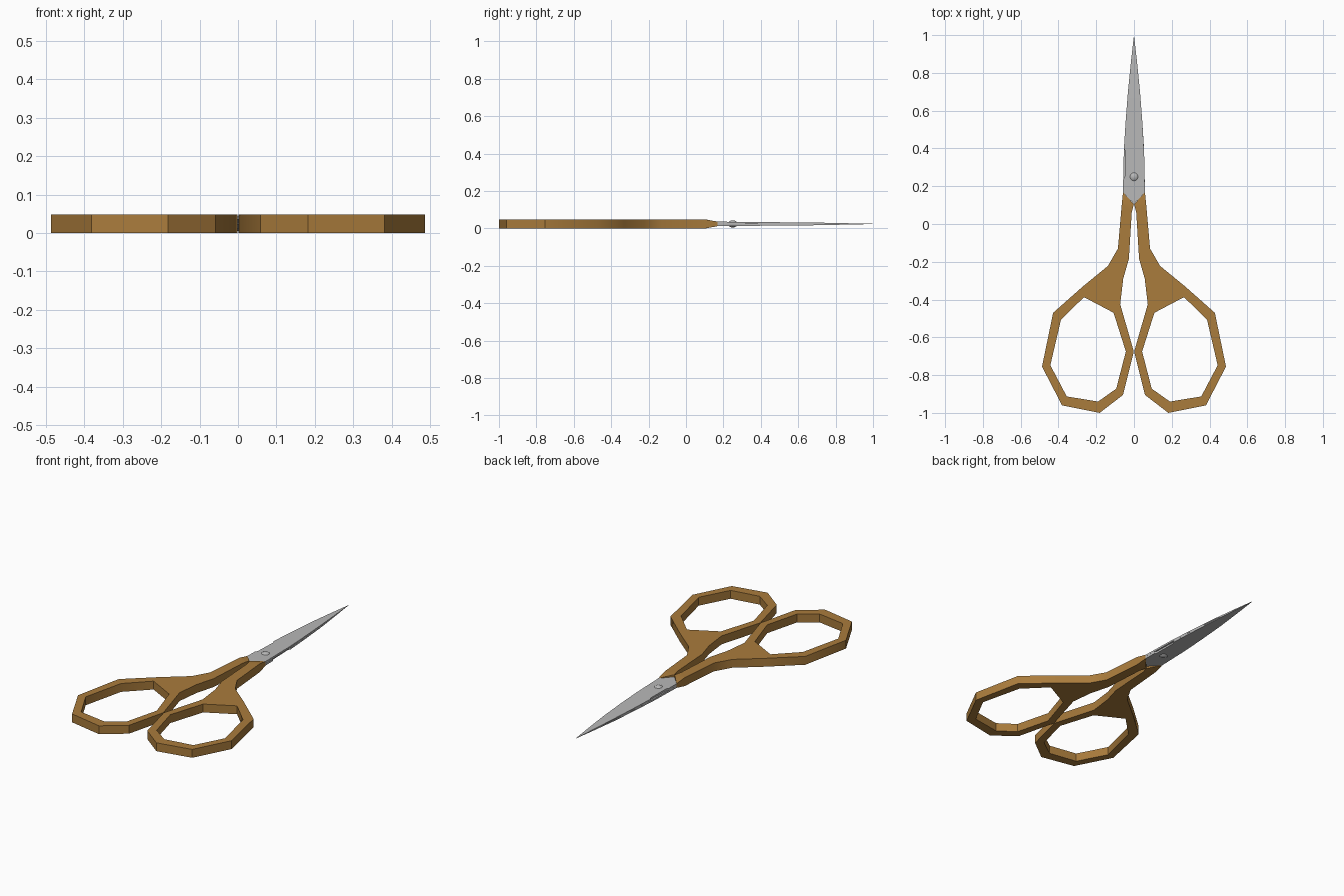
import bpy, bmesh, math

if "Cube" in bpy.data.objects:
    bpy.data.objects.remove(bpy.data.objects["Cube"])

MID = 0.024  # half of the handle thickness


def material(name, rgb):
    m = bpy.data.materials.new(name)
    m.diffuse_color = (*rgb, 1)
    m.use_nodes = True
    m.node_tree.nodes["Principled BSDF"].inputs["Base Color"].default_value = m.diffuse_color
    return m


brown = material("golden brown", (0.40, 0.20, 0.045))
steel = material("steel grey", (0.48, 0.48, 0.48))


def finish(bm, name, mat, angle):
    bmesh.ops.recalc_face_normals(bm, faces=bm.faces[:])
    mesh = bpy.data.meshes.new(name)
    bm.to_mesh(mesh)
    bm.free()
    ob = bpy.data.objects.new(name, mesh)
    bpy.context.collection.objects.link(ob)
    mesh.materials.append(mat)
    bpy.ops.object.select_all(action='DESELECT')
    ob.select_set(True)
    bpy.context.view_layer.objects.active = ob
    bpy.ops.object.shade_smooth_by_angle(angle=math.radians(angle))
    return ob


def slab(loops, z0, z1, sx):
    """Flat plate with outline and optional holes, mirrored in x by sx."""
    bm = bmesh.new()
    for pts in loops:
        vs = [bm.verts.new((sx * x, y, z0)) for x, y in pts]
        for a, b in zip(vs, vs[1:] + vs[:1]):
            bm.edges.new((a, b))
    bmesh.ops.triangle_fill(bm, edges=bm.edges[:], use_beauty=True)
    res = bmesh.ops.extrude_face_region(bm, geom=bm.faces[:])
    for v in res["geom"]:
        if isinstance(v, bmesh.types.BMVert):
            v.co.z = z1
    return bm


# Handles: shank, web and finger ring in one plate
outline = [(0.001, 0.105), (0.058, 0.168), (0.065, 0.10), (0.085, -0.13),
           (0.138, -0.222), (0.27, -0.33), (0.428, -0.47), (0.487, -0.755),
           (0.381, -0.96), (0.182, -1.0), (0.058, -0.905), (0.001, -0.675),
           (0.073, -0.425), (0.057, -0.29), (0.027, -0.185), (0.012, 0.06)]
hole = [(0.108, -0.47), (0.265, -0.387), (0.387, -0.508), (0.443, -0.748),
        (0.356, -0.913), (0.19, -0.94), (0.094, -0.872), (0.043, -0.675)]
for side, sx in (("left", -1), ("right", 1)):
    bm = slab([outline, hole], 0, 2 * MID, sx)
    bmesh.ops.bisect_plane(bm, geom=bm.verts[:] + bm.edges[:] + bm.faces[:],
                           plane_co=(0, 0.104, 0), plane_no=(0, 1, 0))
    for v in bm.verts:  # thin the end that grips the blade
        if v.co.y > 0.12:
            v.co.z = MID + (v.co.z - MID) * 0.5
    finish(bm, side + "_handle", brown, 38)

# Blades: two thinning plates, each with a small notch on one edge
blade = [(0, 0.105), (0.058, 0.168), (0.054, 0.37), (0.045, 0.53),
         (0.032, 0.70), (0.016, 0.86), (0, 1.0), (-0.016, 0.86),
         (-0.032, 0.70), (-0.045, 0.53), (-0.053, 0.40), (-0.045, 0.385),
         (-0.049, 0.25), (-0.057, 0.235), (-0.058, 0.168)]


def half_thickness(y):
    if y < 0.7:
        return 0.012 - 0.005 * max(0, y - 0.168) / 0.532
    return 0.007 - 0.0062 * (y - 0.7) / 0.3


for name, sx, up in (("upper_blade", 1, 1), ("lower_blade", -1, -1)):
    bm = slab([blade], 0, 1, sx)
    for v in bm.verts:
        h = half_thickness(v.co.y) if v.co.z > 0.5 else 0.0003
        v.co.z = MID + up * h
    finish(bm, name, steel, 30)

# Pivot rivet: flattened ball through both blades
bm = bmesh.new()
bmesh.ops.create_uvsphere(bm, u_segments=24, v_segments=12, radius=1)
for v in bm.verts:
    v.co = (v.co.x * 0.027, 0.25 + v.co.y * 0.027, MID + v.co.z * 0.019)
finish(bm, "pivot_rivet", steel, 60)
